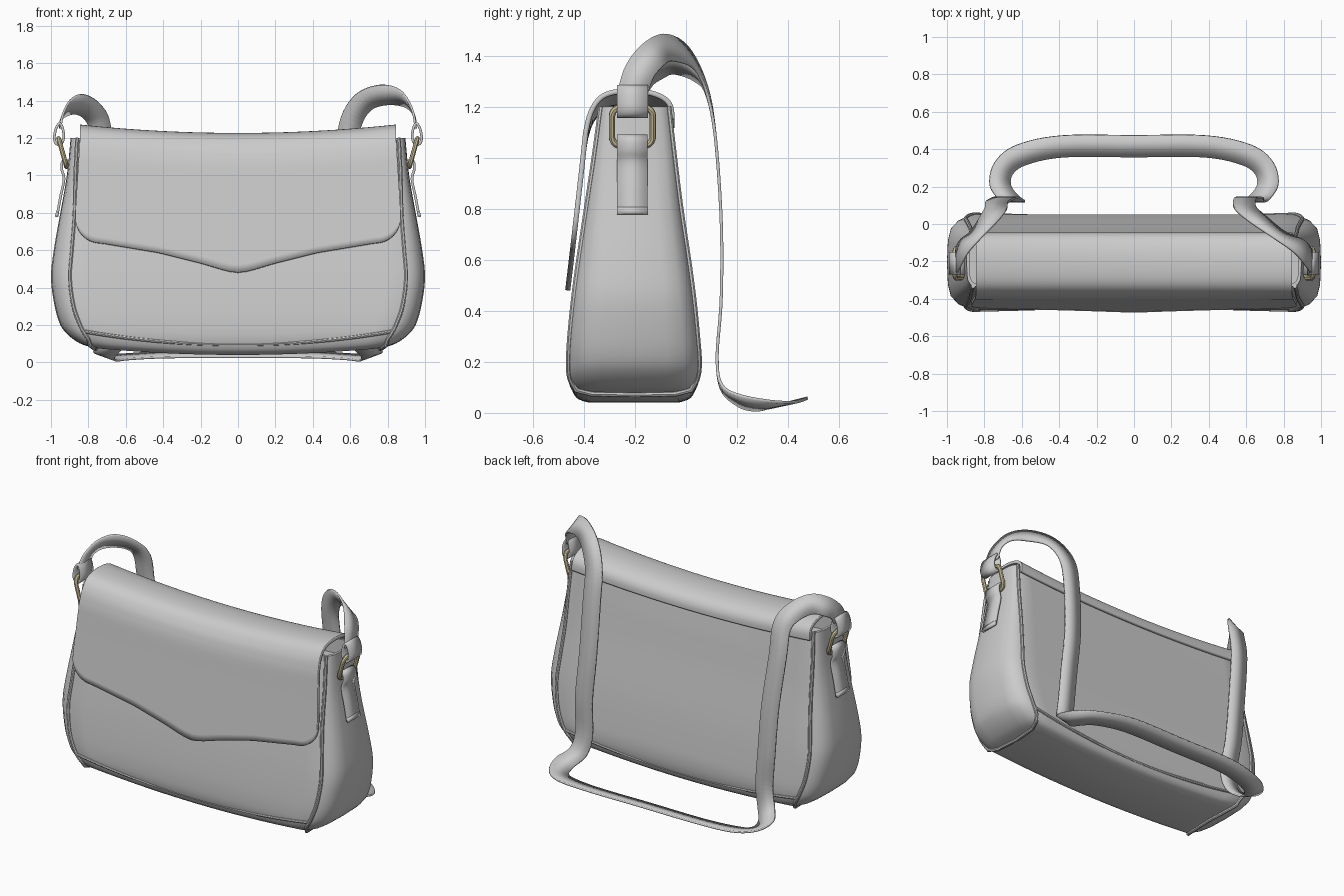
import bpy, bmesh, math
from mathutils import Vector

if "Cube" in bpy.data.objects:
    bpy.data.objects.remove(bpy.data.objects["Cube"])


def spline(pts, n, cyclic=False):
    """Catmull-Rom through tuples of any length, n steps per span."""
    out, m = [], len(pts)
    for i in range(m if cyclic else m - 1):
        idx = [i - 1, i, i + 1, i + 2]
        idx = [k % m if cyclic else min(max(k, 0), m - 1) for k in idx]
        for j in range(n):
            t = j / n
            out.append(tuple(0.5 * (2 * b + (c - a) * t + (2 * a - 5 * b + 4 * c - d) * t * t
                                    + (3 * b - a - 3 * c + d) * t ** 3)
                             for a, b, c, d in zip(*(pts[k] for k in idx))))
    if not cyclic:
        out.append(tuple(pts[-1]))
    return out


def lookup(table, z):
    """Linear interpolation of the rows of a table sorted by its first column."""
    z = min(max(z, table[0][0]), table[-1][0])
    for a, b in zip(table, table[1:]):
        if z <= b[0]:
            t = (z - a[0]) / (b[0] - a[0])
            return [p + (q - p) * t for p, q in zip(a, b)]


def grid(name, rows, wrap_u=False, wrap_v=False, thick=0):
    n, m = len(rows[0]), len(rows)
    verts = [v for r in rows for v in r]
    faces = [(i * n + j, i * n + (j + 1) % n, (i + 1) % m * n + (j + 1) % n, (i + 1) % m * n + j)
             for i in range(m if wrap_v else m - 1) for j in range(n if wrap_u else n - 1)]
    me = bpy.data.meshes.new(name)
    me.from_pydata(verts, [], faces)
    bm = bmesh.new()
    bm.from_mesh(me)
    bmesh.ops.remove_doubles(bm, verts=bm.verts, dist=0.0005)
    bmesh.ops.recalc_face_normals(bm, faces=bm.faces)
    bm.to_mesh(me)
    bm.free()
    ob = bpy.data.objects.new(name, me)
    bpy.context.collection.objects.link(ob)
    if thick:
        mod = ob.modifiers.new("thickness", 'SOLIDIFY')
        mod.thickness, mod.offset = thick, 0
    return ob


def ribbon(name, pts, width, n, thick, cyclic=False):
    """Leather strip: each point is a centre followed by its width direction."""
    rows = []
    for p in spline(pts, n, cyclic):
        c, w = Vector(p[:3]), Vector(p[3:]).normalized() * width / 2
        rows.append([c + w, c - w])
    return grid(name, rows, wrap_v=cyclic, thick=thick)


def tube(name, pts, r, cyclic=False):
    cu = bpy.data.curves.new(name, 'CURVE')
    cu.dimensions = '3D'
    cu.bevel_depth, cu.bevel_resolution, cu.use_fill_caps = r, 2, True
    sp = cu.splines.new('POLY')
    sp.points.add(len(pts) - 1)
    for q, p in zip(sp.points, pts):
        q.co = (*p, 1)
    sp.use_cyclic_u = cyclic
    ob = bpy.data.objects.new(name, cu)
    bpy.context.collection.objects.link(ob)
    bpy.ops.object.select_all(action='DESELECT')
    ob.select_set(True)
    bpy.context.view_layer.objects.active = ob
    bpy.ops.object.convert(target='MESH')
    return bpy.context.view_layer.objects.active


# Body: levels of z, panel half width, gusset half width, front y, back y
levels = spline([(.04, .70, .76, -.38, -.03), (.06, .77, .83, -.43, .02), (.12, .81, .90, -.455, .045),
                 (.20, .845, .95, -.46, .052), (.30, .88, .98, -.455, .045), (.45, .90, 1.0, -.44, .03),
                 (.60, .89, .985, -.42, .01), (.80, .875, .95, -.39, -.02), (1.0, .87, .915, -.36, -.045),
                 (1.2, .86, .895, -.333, -.068)], 4)
gusset = [(.45, .04), (.8, .12), (.95, .25), (1, .5), (.95, .75), (.8, .88), (.45, .96)]


def sag(x, z):
    z += .04 * min(1, (x / .8) ** 2) * max(0, 1 - (z - .04) / .15)
    return z - .05 * max(0, 1 - (x / .86) ** 2) * max(0, (z - 1) / .2)


def ring(z, xp, xo, yf, yb):
    flat = [xp * (i / 8 - 1) for i in range(17)]
    side = [(xp + fx * (xo - xp), yf + fy * (yb - yf)) for fx, fy in gusset]
    pts = [(x, yf) for x in flat] + side + [(-x, yb) for x in flat] + [(-x, y) for x, y in reversed(side)]
    return [(x, y, sag(x, z)) for x, y in pts]


rows = [ring(.04, .70, .74, -.205, -.205)] + [ring(*l) for l in levels]
rows += [ring(1.2, .85, .88, -.318, -.083), ring(1.1, .85, .88, -.318, -.083), ring(1.1, .85, .88, -.2, -.2)]
grid("bag_body", rows, wrap_u=True)

# Piping: a U seam around each end gusset, and along the lower front and back edges
for s, side in ((1, "right"), (-1, "left")):
    down = [(s * l[1], l[3], sag(l[1], l[0])) for l in reversed(levels) if l[0] >= .1]
    up = [(s * l[1], l[4], sag(l[1], l[0])) for l in levels if l[0] >= .1]
    under = [(s * .79, -.43, .09), (s * .77, -.37, .075), (s * .76, -.2, .072), (s * .77, -.04, .075),
             (s * .79, .02, .09)]
    tube("gusset_piping_" + side, down + under + up, .011)
for col, name in ((3, "front"), (4, "back")):
    pts = []
    for i in range(33):
        x = .82 * (i / 16 - 1)
        z = .095 + .07 * (x / .82) ** 2
        pts.append((x, lookup(levels, z - .02)[col], z))
    tube("lower_piping_" + name, pts, .01)

# Flap: hinge at the back, over the top, down the front to a pointed edge
over = spline([(-.055, 1.15), (-.06, 1.20), (-.09, 1.235), (-.16, 1.258), (-.26, 1.26), (-.33, 1.238),
               (-.372, 1.18), (-.393, 1.1)], 4)
front = [(.45, -.467), (.6, -.449), (.8, -.426), (.95, -.409), (1.1, -.393)]
edge = [(0, .48), (.06, .488), (.2, .53), (.42, .585), (.72, .635), (.87, .65)]
cols = []
for i in range(61):
    u = math.sin((i / 30 - 1) * math.pi / 2)
    a = abs(u) * .87
    d = max(0, a - .75)
    end = lookup(edge, a)[1] + .12 - math.sqrt(max(0, .12 ** 2 - d * d))
    drop = .045 * (1 - u * u)
    prof = [(y, z - drop * min(1, max(0, (z - 1.0) / .2))) for y, z in over]
    top = prof[-1][1]
    for k in range(1, 15):
        z = top + (end - top) * k / 14
        prof.append((lookup(front, z)[1], z))
    cols.append([(u * (.845 + .025 * min(1, max(0, (1.2 - z) / .4))), y, z) for y, z in prof])
grid("flap", cols, thick=.02)

# Hardware and tabs at both ends
metal = bpy.data.materials.new("brass")
metal.diffuse_color = (.62, .54, .33, 1)
metal.use_nodes = True
metal.node_tree.nodes["Principled BSDF"].inputs["Base Color"].default_value = metal.diffuse_color
for s, side in ((1, "right"), (-1, "left")):
    pts = []
    for k in range(4):
        for j in range(6):
            a = math.pi / 2 * (k + j / 5)
            y = math.copysign(.045, math.cos(math.pi / 2 * (k + .5))) + .035 * math.cos(a)
            z = math.copysign(.04, math.sin(math.pi / 2 * (k + .5))) + .035 * math.sin(a)
            pts.append((s * (.938 + .28 * z), y - .21, 1.122 + z))
    ob = tube("strap_ring_" + side, pts, .013, True)
    ob.data.materials.clear()
    ob.data.materials.append(metal)
    low = [(.968, .78), (.95, .88), (.93, .98), (.942, 1.03), (.94, 1.07), (.922, 1.083), (.902, 1.06), (.9, 1.0)]
    ribbon("lower_tab_" + side, [(s * x, -.21, z, 0, 1, 0) for x, z in low], .12, 4, .014)
    ribbon("tab_stitch_band_" + side, [(s * .972, -.21, .778, 0, 1, 0), (s * .966, -.21, .805, 0, 1, 0)],
           .122, 2, .014)
    loop = [(.972, 1.17), (.982, 1.2), (.973, 1.25), (.953, 1.278), (.937, 1.25), (.932, 1.2), (.948, 1.165)]
    ribbon("strap_loop_" + side, [(s * x, -.21, z, 0, 1, 0) for x, z in loop], .122, 4, .014, True)

# Shoulder strap: twists over each end, hangs behind the bag and lies on the ground
half = [(.95, -.21, 1.25, 0, -1, 0), (.935, -.18, 1.34, -.1, -.9, .3), (.88, -.12, 1.41, -.25, -.6, .7),
        (.78, -.06, 1.43, -.4, -.3, .85), (.67, .02, 1.39, -.7, -.2, .65), (.60, .08, 1.27, -.97, 0, .2),
        (.59, .115, 1.08, -1, 0, 0), (.60, .138, .75, -1, 0, 0), (.63, .138, .45, -1, 0, 0),
        (.64, .122, .22, -1, 0, 0), (.67, .14, .10, -.95, 0, -.15), (.715, .21, .048, -.9, -.1, -.3),
        (.695, .30, .028, -.8, -.6, -.3), (.60, .37, .03, -.4, -.9, -.2), (.38, .415, .042, 0, -1, -.25)]
left = []
for x, y, z, a, b, c in half:
    f = min(1, max(0, (z - .2) / .8))
    left.append((-(x + (.95 - x) * .4 * f), y, z - .05 * min(1, max(0, (z - 1.25) / .15)), -a, b, c))
ribbon("shoulder_strap", half + [(0, .416, .043, 0, -1, -.25)] + left[::-1], .12, 6, .012)

# Smooth shading with sharp edges kept
bpy.ops.object.select_all(action='SELECT')
bpy.context.view_layer.objects.active = bpy.data.objects["bag_body"]
bpy.ops.object.shade_smooth_by_angle(angle=math.radians(35))
